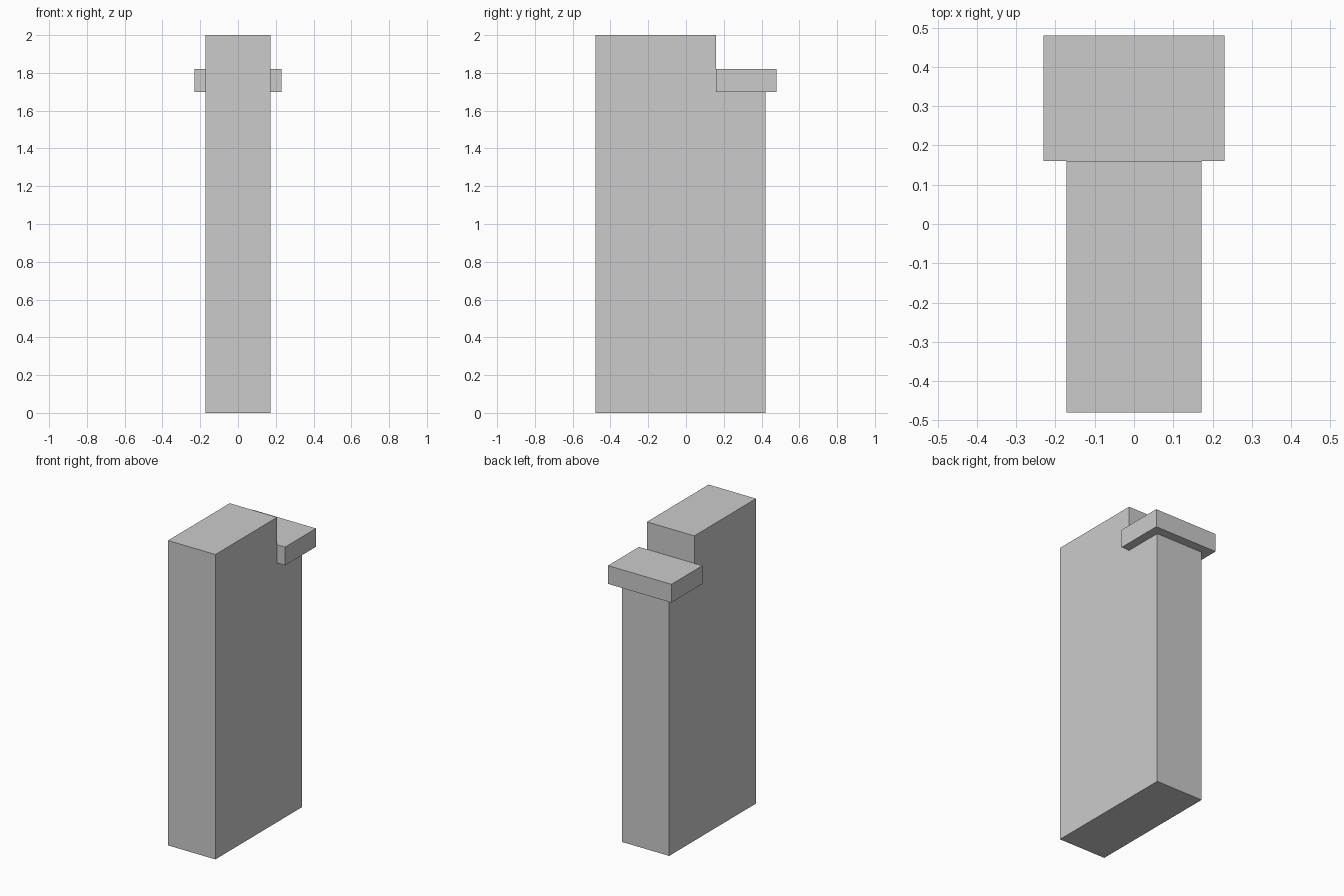
import bpy, bmesh

if "Cube" in bpy.data.objects:
    bpy.data.objects.remove(bpy.data.objects["Cube"])


def extrude_profile(name, profile, half_width):
    """Extrude a closed (y, z) outline symmetrically along x."""
    bm = bmesh.new()
    face = bm.faces.new([bm.verts.new((-half_width, y, z)) for y, z in profile])
    ext = bmesh.ops.extrude_face_region(bm, geom=[face])
    verts = [v for v in ext["geom"] if isinstance(v, bmesh.types.BMVert)]
    bmesh.ops.translate(bm, verts=verts, vec=(2 * half_width, 0, 0))
    bmesh.ops.recalc_face_normals(bm, faces=bm.faces)
    mesh = bpy.data.meshes.new(name)
    bm.to_mesh(mesh)
    bm.free()
    obj = bpy.data.objects.new(name, mesh)
    bpy.context.collection.objects.link(obj)
    return obj


FRONT, STEP, BACK = -0.48, 0.16, 0.42   # y positions
LEDGE_Z, TOP = 1.70, 2.0

# Pillar with a lowered step at the back
extrude_profile("pillar", [(FRONT, 0), (BACK, 0), (BACK, LEDGE_Z),
                           (STEP, LEDGE_Z), (STEP, TOP), (FRONT, TOP)], 0.172)

# Overhanging cap slab resting on the step
extrude_profile("cap_slab", [(STEP, LEDGE_Z), (0.48, LEDGE_Z),
                             (0.48, 1.82), (STEP, 1.82)], 0.23)
